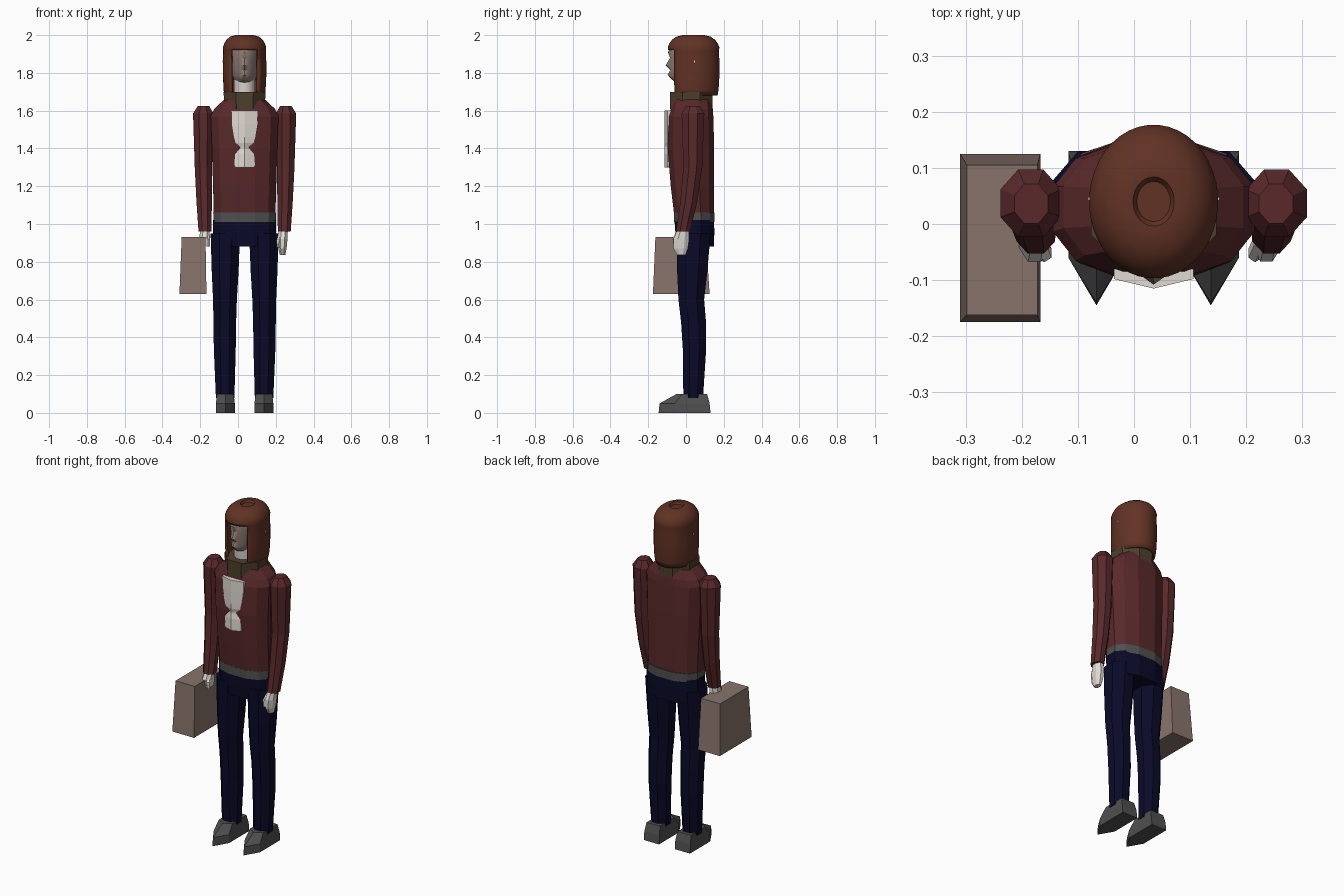
import bpy, bmesh
from math import cos, sin, pi, copysign

old = bpy.data.objects.get("Cube")
if old:
    bpy.data.objects.remove(old, do_unlink=True)

CX = 0.035  # body centre line


def material(name, r, g, b):
    m = bpy.data.materials.new(name)
    m.use_nodes = True
    m.diffuse_color = (r, g, b, 1)
    bsdf = m.node_tree.nodes["Principled BSDF"]
    bsdf.inputs["Base Color"].default_value = (r, g, b, 1)
    bsdf.inputs["Roughness"].default_value = 0.9
    return m


JACKET = material("maroon jacket", 0.10, 0.022, 0.024)
TROUSERS = material("navy trousers", 0.003, 0.003, 0.022)
HAIR = material("brown hair", 0.12, 0.032, 0.018)
SKIN = material("pale skin", 0.75, 0.70, 0.65)
FACE = material("shaded face", 0.30, 0.22, 0.19)
CASE = material("tan case", 0.25, 0.175, 0.15)
COLLAR = material("olive collar", 0.075, 0.05, 0.026)
GREY = material("dark grey", 0.08, 0.08, 0.08)


def skin(name, rings, mat, smooth=False, caps=True, keep=None):
    """Bridge rings of points into a mesh, capping both ends."""
    bm = bmesh.new()
    loops = [[bm.verts.new(p) for p in ring] for ring in rings]
    n = len(loops[0])
    for a, b in zip(loops, loops[1:]):
        for i in range(n):
            j = (i + 1) % n
            bm.faces.new((a[i], a[j], b[j], b[i]))
    if caps:
        bm.faces.new(loops[0])
        bm.faces.new(loops[-1])
    if keep:
        drop = [f for f in bm.faces if not keep(f.calc_center_median())]
        bmesh.ops.delete(bm, geom=drop, context='FACES')
    bmesh.ops.recalc_face_normals(bm, faces=bm.faces)
    me = bpy.data.meshes.new(name)
    bm.to_mesh(me)
    bm.free()
    ob = bpy.data.objects.new(name, me)
    bpy.context.collection.objects.link(ob)
    me.materials.append(mat)
    if smooth:
        bpy.ops.object.select_all(action='DESELECT')
        ob.select_set(True)
        bpy.context.view_layer.objects.active = ob
        bpy.ops.object.shade_smooth_by_angle(angle=0.7)
    return ob


def oval(cx, cy, z, rx, ry, n=8, power=2.0):
    """Ring with half a step of turn, so a flat side faces the front."""
    pts = []
    for i in range(n):
        a = 2 * pi * (i + 0.5) / n
        c, s = cos(a), sin(a)
        k = 1 / cos(pi / n) if n < 12 else 1
        pts.append((cx + k * rx * copysign(abs(c) ** (2 / power), c),
                    cy + k * ry * copysign(abs(s) ** (2 / power), s), z))
    return pts


def loft(name, rows, mat, n=8, power=2.0, **kw):
    return skin(name, [oval(*r, n, power) for r in rows], mat, **kw)


# Torso, belt, hips and collar
loft("jacket", [(CX, .042, 1.05, .168, .108), (CX, .034, 1.2, .172, .118),
                (CX, .026, 1.4, .178, .127), (CX, .026, 1.57, .185, .122),
                (CX, .030, 1.61, .165, .115), (CX, .030, 1.66, .11, .105)],
     JACKET, n=12, power=2.4)
loft("belt", [(CX, .043, 1.01, .17, .11), (CX, .043, 1.06, .171, .111)],
     GREY, n=12, power=2.4)
loft("hips", [(CX, .05, .88, .155, .1), (CX, .047, .95, .172, .106),
              (CX, .044, 1.02, .172, .108)], TROUSERS, n=12, power=2.4)
loft("collar", [(CX, .028, 1.61, .105, .112), (CX, .028, 1.70, .112, .113)], COLLAR)

# Shirt front with a ridge down the middle and a pinched waist
shirt = []
for z, w in ((1.60, .071), (1.53, .068), (1.46, .056), (1.43, .048), (1.41, .024),
             (1.40, .024), (1.37, .05), (1.31, .055), (1.30, .05)):
    shirt.append([(CX - w, -.098, z), (CX, -.115, z), (CX + w, -.098, z),
                  (CX + w, -.08, z), (CX - w, -.08, z)])
skin("shirt_front", shirt, SKIN)

# Legs, shoes, arms
for side, s in (("right", -1), ("left", 1)):
    def at(off):
        return CX + s * off

    loft(side + "_leg", [(at(.102), .04, .95, .078, .09), (at(.103), .033, .75, .071, .08),
                         (at(.104), .028, .6, .063, .068), (at(.105), .04, .48, .06, .066),
                         (at(.105), .045, .34, .058, .062), (at(.103), .038, .08, .049, .052)],
         TROUSERS)

    def sole(z, w, heel, ball, toe):
        return [(at(.102) + dx, y, z) for dx, y in
                ((-w, heel), (-w, ball), (0, toe), (w, ball), (w, heel))]
    skin(side + "_shoe", [sole(0, .05, .13, -.06, -.145), sole(.05, .05, .125, -.06, -.14),
                          sole(.10, .044, .112, -.02, -.05)], GREY)

    loft(side + "_sleeve", [(at(.218), .036, 1.625, .03, .035), (at(.219), .037, 1.585, .054, .06),
                            (at(.218), .036, 1.3, .046, .05), (at(.214), .015, 1.12, .041, .045),
                            (at(.21), -.016, .96, .034, .037)], JACKET)

# Open left hand, right fist, thumbs
loft("left_hand", [(.24, -.016, .97, .024, .03), (.236, -.025, .92, .026, .042),
                   (.235, -.028, .87, .022, .038), (.236, -.025, .835, .014, .022)], SKIN)
loft("left_thumb", [(.226, -.03, .95, .012, .014), (.216, -.052, .91, .012, .014),
                    (.215, -.055, .875, .008, .01)], SKIN, n=6)
loft("right_hand", [(-.175, -.016, .97, .024, .03), (-.177, -.025, .93, .028, .042),
                    (-.175, -.025, .885, .024, .036)], SKIN)
loft("right_thumb", [(-.168, -.03, .95, .012, .014), (-.16, -.052, .92, .013, .014),
                     (-.158, -.05, .88, .009, .01)], SKIN, n=6)


# Carried case, slightly wider at the base
def block(x0, x1, y0, y1, z):
    return [(x0, y0, z), (x1, y0, z), (x1, y1, z), (x0, y1, z)]


skin("carried_case", [block(-.31, -.167, -.175, .125, .63),
                      block(-.298, -.172, -.162, .105, .93)], CASE)

# Neck and face, with brow, nose and lips pushed out along the middle
loft("neck", [(CX, .03, 1.62, .058, .07), (CX, .02, 1.775, .058, .075)],
     SKIN, n=12, smooth=True)
head = []
for z, rx, front, bump in ((1.745, .045, -.045, .0), (1.765, .06, -.07, .006),
                           (1.79, .067, -.08, .018), (1.815, .071, -.08, .002),
                           (1.84, .074, -.08, .028), (1.88, .077, -.08, .004),
                           (1.91, .077, -.086, .01), (1.94, .07, -.08, .0)):
    ring = []
    for i in range(24):
        a = 2 * pi * i / 24
        ring.append((CX + rx * cos(a),
                     .04 + (.04 - front) * sin(a) - bump * max(0, -sin(a)) ** 12, z))
    head.append(ring)
skin("face", head, FACE, smooth=True)

# Hair: a domed cap whose wall is open over the face
hair_rows = [(1.985, .05), (1.988, .26), (2.0, .32), (2.0, .42), (1.992, .66), (1.975, .84),
             (1.955, .94), (1.935, 1.0), (1.92, .99), (1.85, 1.0), (1.78, 1.0), (1.71, .97), (1.68, .93)]
hair = skin("hair", [oval(CX, .04, z, .115 * k, .137 * k, 40) for z, k in hair_rows], HAIR,
            smooth=True, caps=False,
            keep=lambda c: c.z > 1.925 or c.y > 0 or abs(c.x - CX) > .075)
top = hair.modifiers.new("thickness", 'SOLIDIFY')
top.thickness = .014
top.offset = -1
skin("hair_crown", [oval(CX, .04, z, .03, .036, 24) for z in (1.975, 1.988)], HAIR)

# Ear tips just showing through the hair
for side, s in (("right", -1), ("left", 1)):
    loft(side + "_ear", [(CX + s * .112, .045, 1.855, .005, .004),
                         (CX + s * .112, .045, 1.866, .005, .004)], SKIN)
